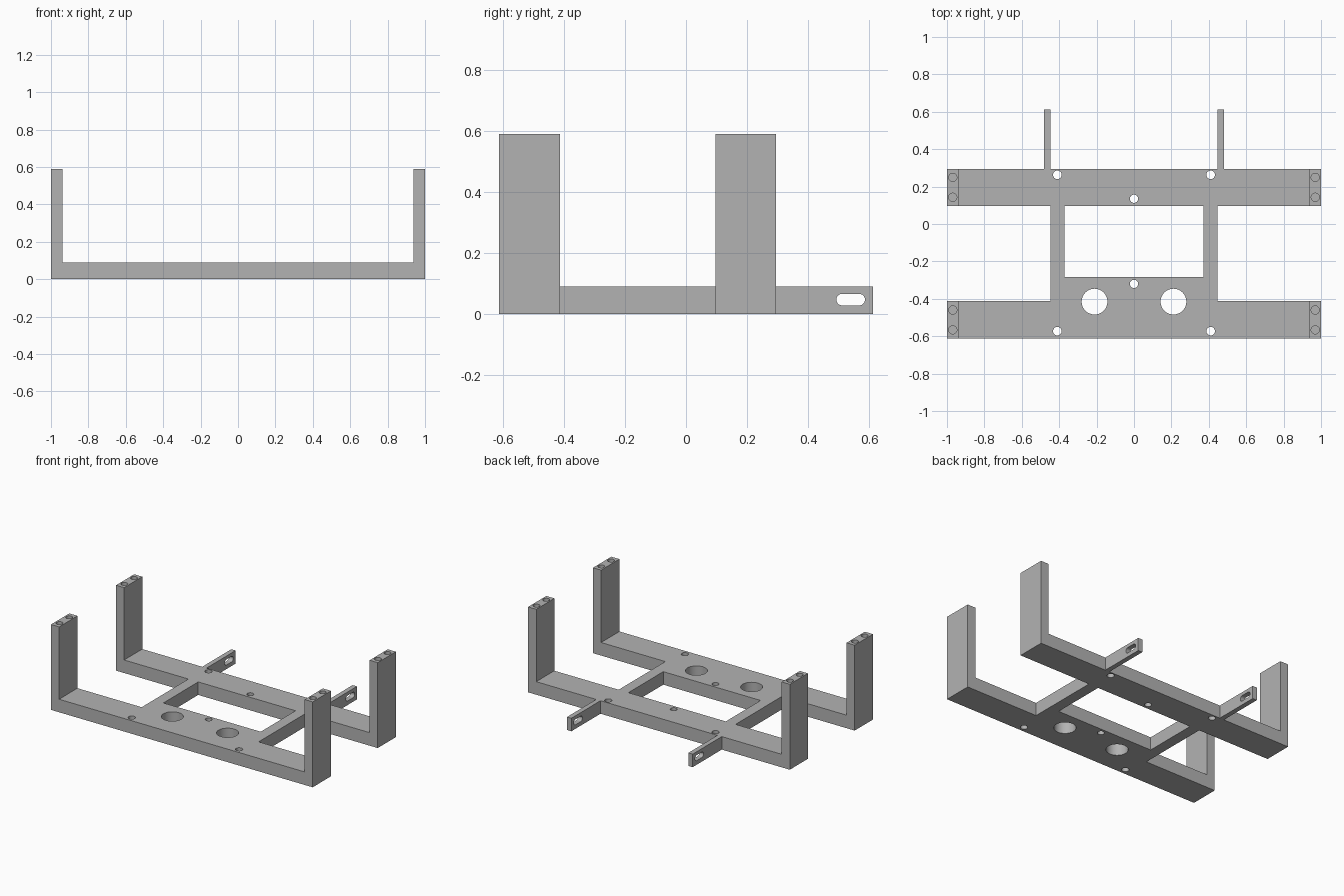
import bpy, bmesh, math
from mathutils import Matrix, Vector

default = bpy.data.objects.get("Cube")
if default:
    bpy.data.objects.remove(default, do_unlink=True)

grey = bpy.data.materials.new("plain grey")
grey.use_nodes = True
grey.diffuse_color = (0.45, 0.45, 0.45, 1)
grey.node_tree.nodes["Principled BSDF"].inputs["Base Color"].default_value = grey.diffuse_color

BASE = 0.09     # thickness of the flat frame
HEIGHT = 0.59   # top of the posts
WALL = 0.062    # post thickness
FRONT = (-0.613, -0.413)
REAR = (0.097, 0.295)


def prism(name, outline, axis, start, end):
    """Extrude a closed 2D outline along the y or z axis, or x."""
    place = {"x": lambda a, b, c: (c, a, b),
             "y": lambda a, b, c: (a, c, b),
             "z": lambda a, b, c: (a, b, c)}[axis]
    bm = bmesh.new()
    face = bm.faces.new([bm.verts.new(place(a, b, start)) for a, b in outline])
    side = bmesh.ops.extrude_face_region(bm, geom=[face])
    verts = [g for g in side["geom"] if isinstance(g, bmesh.types.BMVert)]
    bmesh.ops.translate(bm, verts=verts, vec=Vector(place(0, 0, end - start)))
    bmesh.ops.recalc_face_normals(bm, faces=bm.faces)
    mesh = bpy.data.meshes.new(name)
    bm.to_mesh(mesh)
    bm.free()
    mesh.materials.append(grey)
    obj = bpy.data.objects.new(name, mesh)
    bpy.context.collection.objects.link(obj)
    return obj


def rect(x0, x1, y0, y1):
    return [(x0, y0), (x1, y0), (x1, y1), (x0, y1)]


def circle(x, y, r, n=32):
    return [(x + r * math.cos(math.tau * i / n), y + r * math.sin(math.tau * i / n))
            for i in range(n)]


def slot(y0, y1, z, r, n=12):
    ends = ((y1 - r, -math.pi / 2), (y0 + r, math.pi / 2))
    return [(c + r * math.cos(a + math.pi * i / n), z + r * math.sin(a + math.pi * i / n))
            for c, a in ends for i in range(n + 1)]


def combine(target, tool, operation):
    mod = target.modifiers.new(operation.lower(), "BOOLEAN")
    mod.operation, mod.solver, mod.object = operation, "EXACT", tool
    bpy.context.view_layer.objects.active = target
    bpy.ops.object.modifier_apply(modifier=mod.name)
    bpy.data.objects.remove(tool, do_unlink=True)


# U-shaped brackets: cross beam with a post at each end
inner = 1 - WALL
u_shape = [(-1, 0), (1, 0), (1, HEIGHT), (inner, HEIGHT), (inner, BASE),
           (-inner, BASE), (-inner, HEIGHT), (-1, HEIGHT)]
frame = prism("frame", u_shape, "y", *FRONT)
combine(frame, prism("rear_bracket", u_shape, "y", *REAR), "UNION")

# Centre plate joining the brackets, with a rectangular window
plate = prism("centre_plate", rect(-0.447, 0.447, -0.5, 0.2), "z", 0, BASE)
combine(plate, prism("window", rect(-0.372, 0.372, -0.283, 0.15), "z", -0.1, 0.2), "DIFFERENCE")
combine(frame, plate, "UNION")
# Restore the rear edge of the window to the beam line
for side in (-1, 1):
    xs = sorted((side * 0.447, side * 0.48))
    # Rear mounting arm with a slot
    arm = prism("rear_arm", rect(*xs, 0.25, 0.613), "z", 0, BASE)
    combine(frame, arm, "UNION")
    cutter = prism("arm_slot", slot(0.493, 0.587, 0.047, 0.019), "x", xs[0] - 0.05, xs[1] + 0.05)
    combine(frame, cutter, "DIFFERENCE")

# Through holes in the flat frame
holes = [(0, 0.135, 0.022), (0, -0.32, 0.022)]
for s in (-1, 1):
    holes += [(s * 0.41, 0.263, 0.023), (s * 0.41, -0.573, 0.023), (s * 0.211, -0.415, 0.069)]
for x, y, r in holes:
    combine(frame, prism("hole", circle(x, y, r), "z", -0.1, 0.2), "DIFFERENCE")

# Blind screw holes in the post tops
for s in (-1, 1):
    for y0, y1 in (FRONT, REAR):
        for offset in (-0.053, 0.053):
            tool = prism("screw_hole", circle(s * 0.969, (y0 + y1) / 2 + offset, 0.022),
                         "z", HEIGHT - 0.15, HEIGHT + 0.1)
            combine(frame, tool, "DIFFERENCE")

# Crisp edges, smooth hole walls
bpy.ops.object.select_all(action="DESELECT")
frame.select_set(True)
bpy.context.view_layer.objects.active = frame
bpy.ops.object.shade_smooth_by_angle(angle=math.radians(30))
